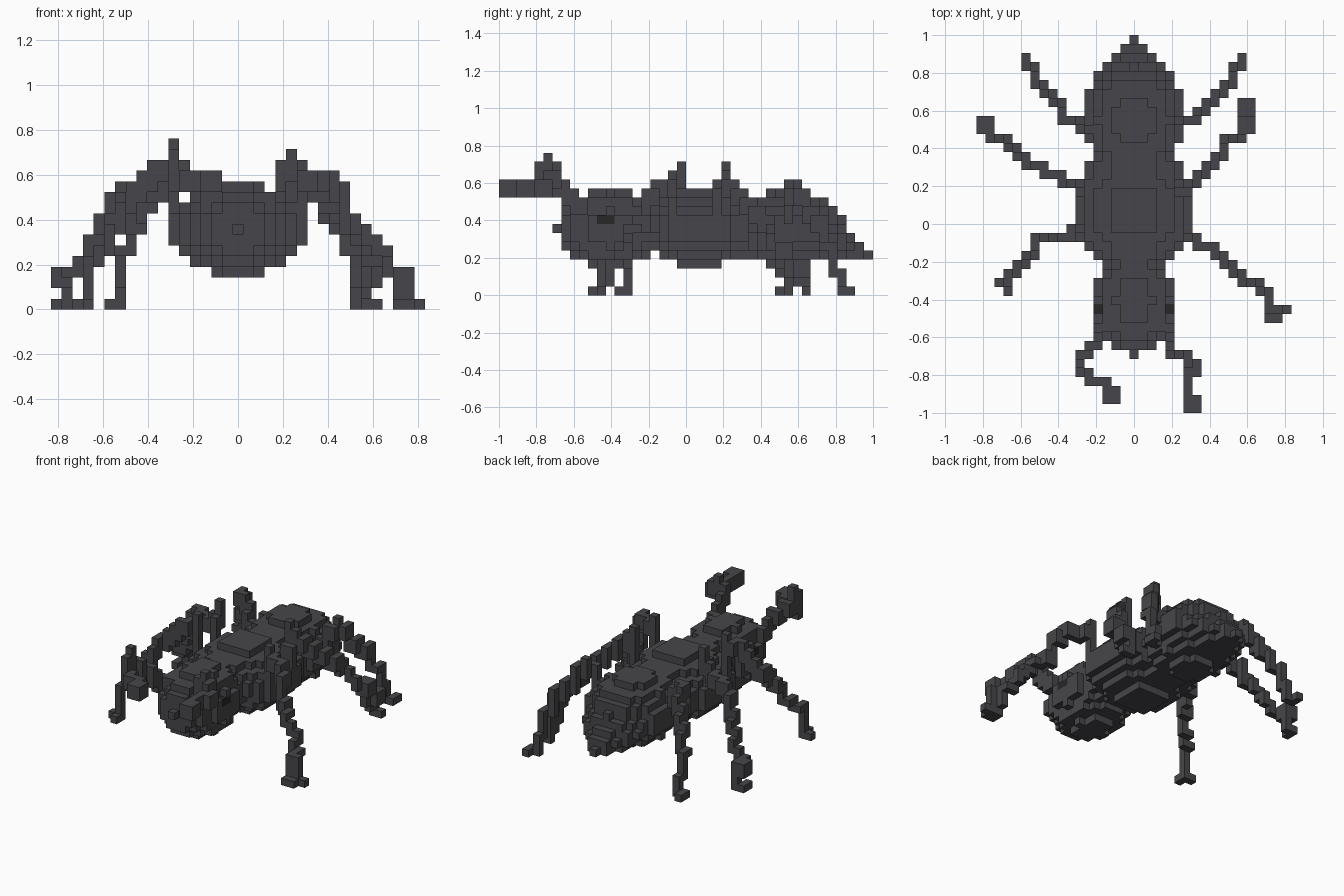
import bpy, bmesh

cube = bpy.data.objects.get("Cube")
if cube:
    bpy.data.objects.remove(cube, do_unlink=True)

CELL = 1 / 21


def make_material(name, colour):
    mat = bpy.data.materials.new(name)
    mat.use_nodes = True
    mat.diffuse_color = colour
    mat.node_tree.nodes["Principled BSDF"].inputs["Base Color"].default_value = colour
    return mat


shell = make_material("charcoal shell", (0.062, 0.062, 0.069, 1))
eye_dark = make_material("eye black", (0.02, 0.02, 0.022, 1))


def block(low, high):
    return {(i, j, k) for i in range(low[0], high[0] + 1)
            for j in range(low[1], high[1] + 1)
            for k in range(low[2], high[2] + 1)}


def ellipsoid(j0, k0, a, b, c):
    """Blocks inside an ellipsoid centred on the middle plane."""
    return {(i, j, k) for i, j, k in block((-6, j0 - 8, k0 - 6), (6, j0 + 8, k0 + 6))
            if (i / a) ** 2 + ((j - j0) / b) ** 2 + ((k - k0) / c) ** 2 <= 1}


def rounded(start, slices):
    """Stack of oval block slices along y: (half width, lowest, highest)."""
    cells = set()
    for j, (half, low, high) in enumerate(slices, start):
        mid, tall = (low + high) / 2, (high - low) / 2
        cells |= {(i, j, k) for i, j, k in block((-half, j, low), (half, j, high))
                  if (i / (half + .4)) ** 2 + ((k - mid) / (tall + .4)) ** 2 <= 1}
    return cells


def limb(*points):
    """Face-connected staircase of blocks, doubled in height on the upper part."""
    cells = set()
    for a, b in zip(points, points[1:]):
        steps = max(abs(q - p) for p, q in zip(a, b))
        order = (2, 0, 1) if b[2] < a[2] else (0, 1, 2)
        last = a
        cells.add(a)
        for s in range(1, steps + 1):
            new = tuple(round(p + (q - p) * s / steps) for p, q in zip(a, b))
            for axis in order:
                last = last[:axis] + (new[axis],) + last[axis + 1:]
                cells.add(last)
    return cells | {(i, j, k - 1) for i, j, k in cells if k > 7}


parts = {}

# Body sections, front to back
parts["head"] = ellipsoid(12, 7, 4.5, 6.05, 4.5)
parts["thorax"] = rounded(15, [(3, 5, 9), (3, 5, 9), (4, 5, 10), (5, 4, 10), (6, 4, 10)]
                          + [(6, 3, 11)] * 5
                          + [(6, 4, 10), (5, 4, 10), (5, 4, 10), (4, 5, 9)])
parts["abdomen"] = ellipsoid(32, 7, 5.45, 6.2, 4.5) | rounded(
    35, [(5, 4, 10), (4, 4, 9), (4, 4, 8), (3, 4, 7), (2, 4, 6), (2, 4, 5), (0, 4, 4)])

# Bent feelers with a block at each tip
parts["right_antenna"] = limb((-3, 9, 10), (-4, 8, 11), (-4, 7, 12), (-5, 6, 13),
                              (-6, 5, 14), (-6, 5, 15), (-6, 5, 14), (-6, 4, 14),
                              (-5, 3, 12), (-3, 3, 12)) | block((-3, 1, 11), (-2, 2, 12))
parts["left_antenna"] = limb((3, 9, 10), (4, 8, 11), (4, 7, 12), (5, 6, 14),
                             (6, 5, 13), (7, 4, 12), (6, 3, 12),
                             (6, 2, 12)) | block((6, 0, 11), (7, 1, 12))

# Legs rise to a knee, then step down to the foot
parts["right_front_leg"] = limb((-6, 20, 10), (-6, 20, 14), (-7, 19, 13), (-8, 19, 13),
                                (-10, 19, 11), (-11, 18, 10), (-12, 16, 7),
                                (-13, 15, 5), (-14, 14, 3), (-14, 14, 0),
                                (-15, 14, 0), (-14, 13, 0))
parts["left_front_leg"] = limb((6, 19, 10), (6, 19, 13), (7, 18, 12), (9, 17, 12),
                               (11, 15, 8), (13, 14, 6), (14, 13, 4), (15, 12, 3),
                               (15, 11, 1), (16, 11, 0), (17, 11, 0)) \
    | block((15, 10, 0), (16, 11, 0)) | block((15, 11, 1), (16, 11, 3))
parts["right_middle_leg"] = limb((-6, 24, 10), (-6, 25, 14), (-7, 25, 12),
                                 (-8, 26, 11), (-11, 27, 11), (-12, 28, 9),
                                 (-14, 29, 6), (-15, 30, 4), (-16, 31, 3),
                                 (-16, 32, 1), (-16, 32, 0), (-17, 32, 0),
                                 (-17, 31, 0)) | block((-17, 31, 2), (-16, 32, 3))
parts["left_middle_leg"] = limb((6, 24, 10), (5, 25, 12), (5, 25, 14), (6, 25, 12),
                                (8, 27, 11), (10, 29, 9), (11, 30, 7), (12, 31, 5),
                                (12, 32, 4), (12, 33, 2), (12, 34, 1),
                                (12, 34, 0), (13, 34, 0)) \
    | block((12, 31, 4), (13, 32, 5)) | block((12, 33, 2), (13, 34, 3))
parts["right_rear_leg"] = limb((-5, 31, 9), (-6, 31, 10), (-7, 32, 12), (-8, 33, 12),
                               (-9, 34, 10), (-10, 36, 7), (-11, 37, 4), (-11, 38, 1),
                               (-11, 38, 0), (-12, 39, 0))
parts["left_rear_leg"] = limb((5, 32, 9), (6, 32, 10), (7, 33, 12), (9, 35, 9),
                              (10, 36, 7), (11, 37, 4), (11, 38, 1),
                              (11, 38, 0), (12, 39, 0))

eyes = {(side * 4, j, 8) for side in (-1, 1) for j in (11, 12)}
occupied = set().union(*parts.values())
taken = set()


def build(name, cells):
    """Mesh the exposed faces of a set of blocks."""
    bm = bmesh.new()
    corners = {}

    def corner(p):
        if p not in corners:
            corners[p] = bm.verts.new(((p[0] - .5) * CELL, p[1] * CELL - 1, p[2] * CELL))
        return corners[p]

    for cell in sorted(cells):
        for axis in (0, 1, 2):
            u, v = (axis + 1) % 3, (axis + 2) % 3
            for sign in (-1, 1):
                beside = list(cell)
                beside[axis] += sign
                if tuple(beside) in occupied:
                    continue
                ring = []
                for du, dv in ((0, 0), (1, 0), (1, 1), (0, 1))[::sign]:
                    p = list(cell)
                    p[axis] += sign > 0
                    p[u] += du
                    p[v] += dv
                    ring.append(corner(tuple(p)))
                face = bm.faces.new(ring)
                face.material_index = int(cell in eyes)
    mesh = bpy.data.meshes.new(name)
    bm.to_mesh(mesh)
    bm.free()
    mesh.materials.append(shell)
    if cells & eyes:
        mesh.materials.append(eye_dark)
    bpy.context.collection.objects.link(bpy.data.objects.new(name, mesh))


for name, cells in parts.items():
    build(name, cells - taken)
    taken |= cells
